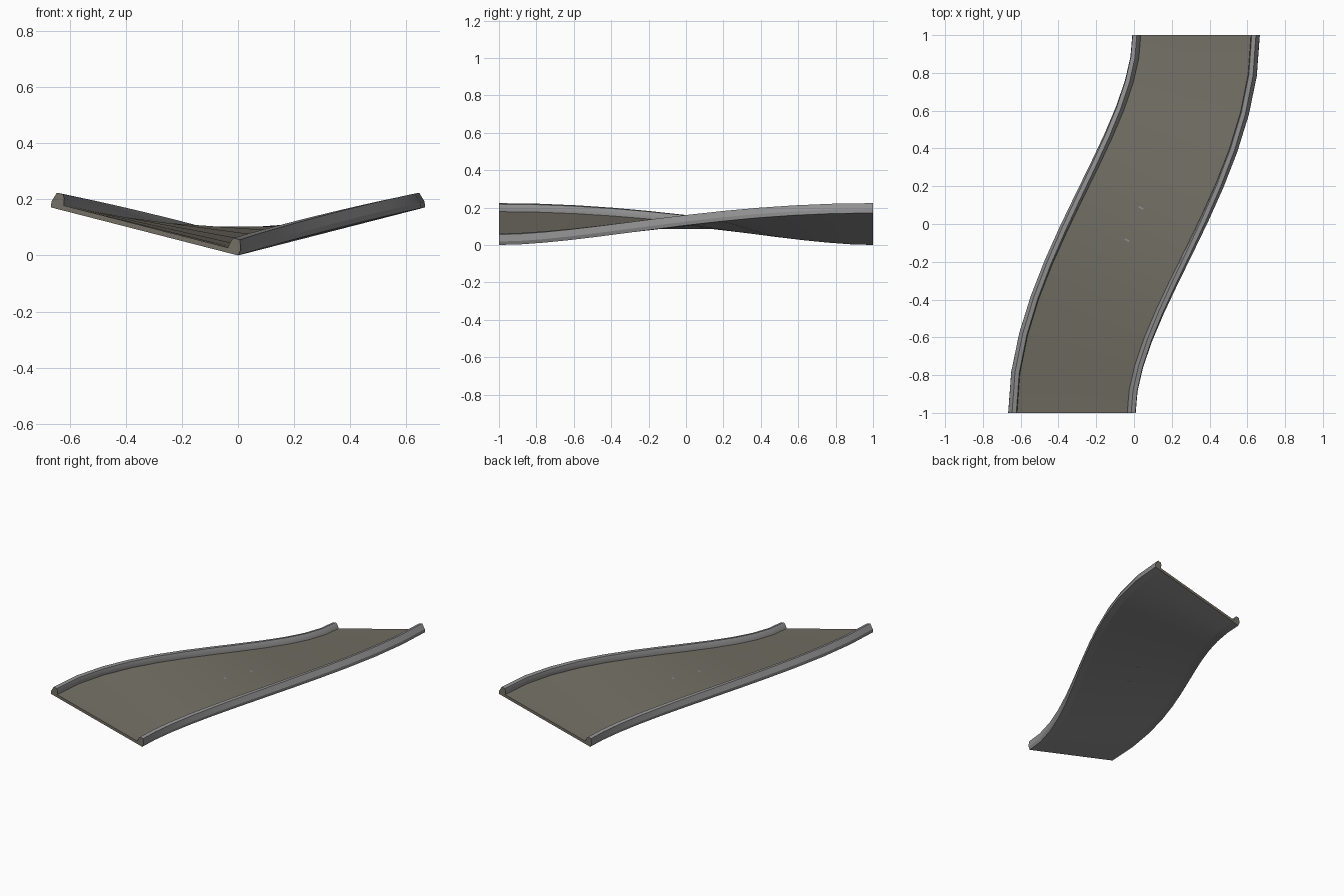
import bpy, bmesh, math
from mathutils import Vector

if "Cube" in bpy.data.objects:
    bpy.data.objects.remove(bpy.data.objects["Cube"])

SEG = 12            # steps along the ramp
W = 0.344           # half width of the deck
BANK = math.radians(14.4)
T = 0.018           # deck thickness


def material(name, rgb):
    m = bpy.data.materials.new(name)
    m.diffuse_color = (*rgb, 1)
    m.use_nodes = True
    m.node_tree.nodes["Principled BSDF"].inputs["Base Color"].default_value = m.diffuse_color
    return m


asphalt = material("asphalt", (0.17, 0.16, 0.128))
concrete = material("concrete", (0.28, 0.28, 0.28))


def frame(t):
    """Centre, across and up vectors of the banked S path."""
    s = t * t * (3 - 2 * t)
    slope = 0.666 * 6 * t * (1 - t) / 2
    centre = Vector((-0.333 + 0.666 * s, -1 + 2 * t, W * math.sin(BANK)))
    fwd = Vector((slope, 1, 0)).normalized()
    flat = fwd.cross(Vector((0, 0, 1)))
    a = BANK * (2 * s - 1)
    across = flat * math.cos(a) + Vector((0, 0, 1)) * math.sin(a)
    return centre, across, across.cross(fwd)


def sweep(name, profile, pick):
    """Sweep a closed profile along the path; pick(edge) gives the material."""
    bm = bmesh.new()
    rings = []
    for i in range(SEG + 1):
        c, r, u = frame(i / SEG)
        rings.append([bm.verts.new(c + r * p[0] + u * p[1]) for p in profile])
    n = len(profile)
    for a, b in zip(rings, rings[1:]):
        for k in range(n):
            j = (k + 1) % n
            bm.faces.new((a[k], a[j], b[j], b[k])).material_index = pick(k)
    bm.faces.new(rings[0][::-1])
    bm.faces.new(rings[-1])
    bmesh.ops.recalc_face_normals(bm, faces=bm.faces)
    me = bpy.data.meshes.new(name)
    bm.to_mesh(me)
    bm.free()
    me.materials.append(asphalt)
    me.materials.append(concrete)
    ob = bpy.data.objects.new(name, me)
    bpy.context.collection.objects.link(ob)
    bpy.ops.object.select_all(action='DESELECT')
    ob.select_set(True)
    bpy.context.view_layer.objects.active = ob
    bpy.ops.object.shade_smooth_by_angle(angle=math.radians(25))


# Road deck: asphalt top, concrete underside
E = W - 0.042
sweep("road_deck", [(-E, 0), (E, 0), (E, T), (-E, T)], lambda k: 0 if k == 2 else 1)

# Kerbs: slightly bulged outside, flat top, sloped inside
kerb = [(E, 0), (W, 0), (W + 0.004, 0.02), (W - 0.007, 0.056),
        (W - 0.03, 0.056), (E + 0.004, 0.042), (E, T)]
sweep("right_kerb", kerb, lambda k: 1)
sweep("left_kerb", [(-u, v) for u, v in kerb], lambda k: 1)
